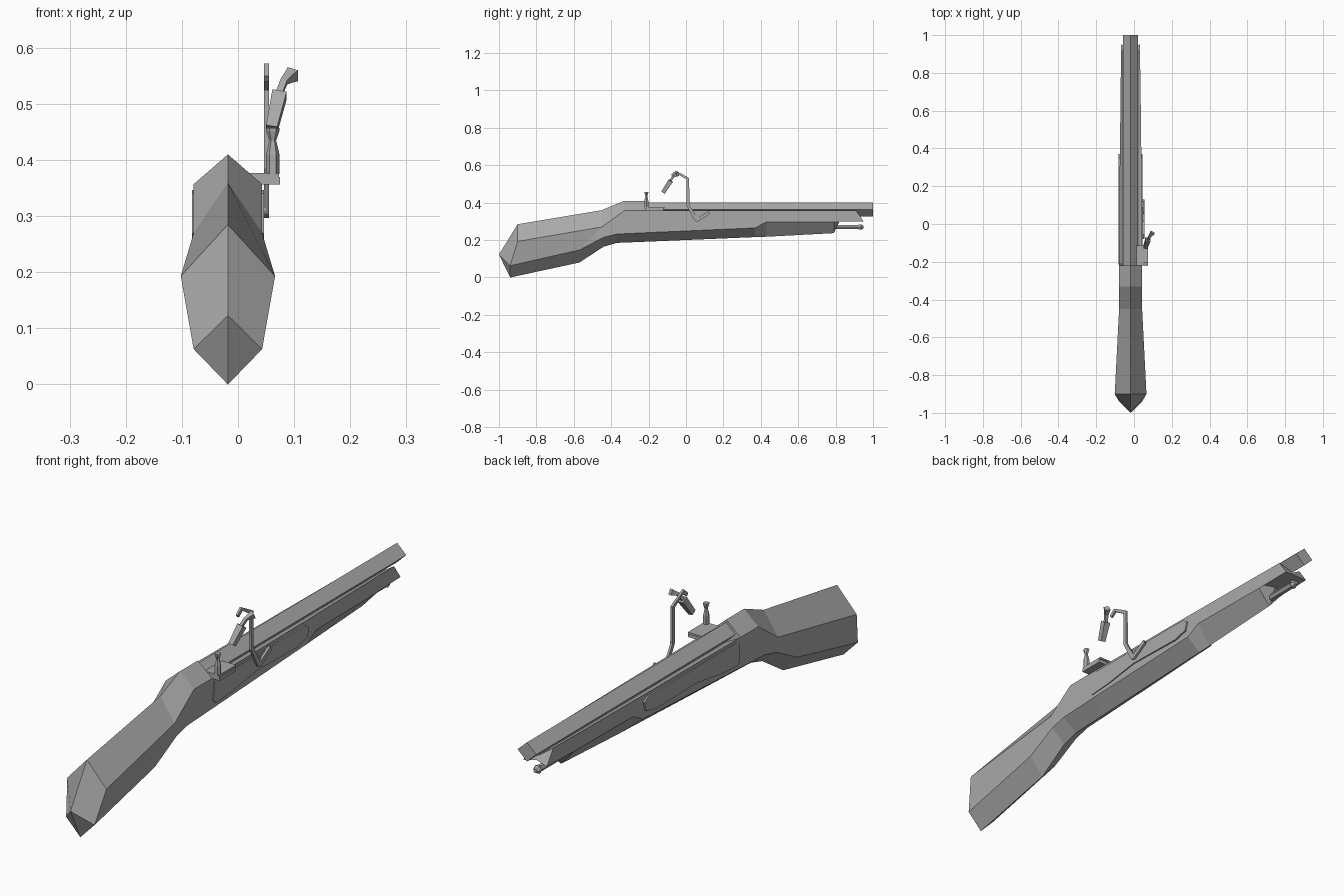
import bpy, bmesh
from mathutils import Vector

cube = bpy.data.objects.get("Cube")
if cube:
    bpy.data.objects.remove(cube, do_unlink=True)

grey = bpy.data.materials.new("plain grey")
grey.use_nodes = True
grey.diffuse_color = (0.4, 0.4, 0.4, 1)
grey.node_tree.nodes["Principled BSDF"].inputs["Base Color"].default_value = (0.4, 0.4, 0.4, 1)

CX = -0.018  # centre line of stock and barrel


def finish(name, bm):
    bmesh.ops.recalc_face_normals(bm, faces=bm.faces)
    mesh = bpy.data.meshes.new(name)
    bm.to_mesh(mesh)
    bm.free()
    mesh.materials.append(grey)
    obj = bpy.data.objects.new(name, mesh)
    bpy.context.collection.objects.link(obj)
    return obj


def loft(name, rings, tip=None):
    """Skin equal-sized rings; cap both ends, the first with an optional tip."""
    bm = bmesh.new()
    loops = [[bm.verts.new(p) for p in ring] for ring in rings]
    n = len(loops[0])
    for a, b in zip(loops, loops[1:]):
        for i in range(n):
            j = (i + 1) % n
            bm.faces.new((a[i], a[j], b[j], b[i]))
    if tip:
        t = bm.verts.new(tip)
        top, ml, ll, bot, lr, mr = loops[0]
        for f in ((t, top, ml, ll), (t, top, mr, lr), (t, ll, bot), (t, lr, bot)):
            bm.faces.new(f)
    else:
        bm.faces.new(loops[0])
    bm.faces.new(loops[-1])
    return finish(name, bm)


def prism(name, outline, x0, x1):
    """Side outline (y, z) extruded between two x positions."""
    return loft(name, [[(x, y, z) for y, z in outline] for x in (x0, x1)])


def box_path(name, stations, up=Vector((1, 0, 0))):
    """Rectangular bar through (point, half width, half depth) stations."""
    rings = []
    for i, (p, w, d) in enumerate(stations):
        a = Vector(stations[max(i - 1, 0)][0])
        b = Vector(stations[min(i + 1, len(stations) - 1)][0])
        side = (b - a).cross(up).normalized()
        out = side.cross(b - a).normalized()
        p = Vector(p)
        rings.append([p + out * w * s + side * d * t
                      for s, t in ((1, 1), (-1, 1), (-1, -1), (1, -1))])
    return loft(name, rings)


def hexagon(top, mid, low, bot):
    """Six-sided stock section: top, side and bottom corners, mirrored."""
    (yt, zt), (ym, zm, wm), (yl, zl, wl), (yb, zb) = top, mid, low, bot
    return [(CX, yt, zt), (CX - wm, ym, zm), (CX - wl, yl, zl),
            (CX, yb, zb), (CX + wl, yl, zl), (CX + wm, ym, zm)]


# Stock: butt, wrist, breech, then the grooved fore-end
loft("stock", [
    hexagon((-.9, .285), (-.9, .193, .084), (-.94, .063, .061), (-.94, 0)),
    hexagon((-.45, .36), (-.45, .27, .061), (-.57, .147, .061), (-.57, .08)),
    hexagon((-.33, .41), (-.33, .357, .061), (-.44, .215, .061), (-.44, .165)),
    hexagon((-.22, .41), (-.22, .357, .061), (-.37, .232, .061), (-.37, .185)),
    hexagon((-.219, .323), (-.21, .357, .061), (-.2, .24, .061), (-.2, .192)),
    hexagon((.37, .323), (.37, .357, .057), (.37, .265, .057), (.37, .216)),
    hexagon((.43, .323), (.43, .357, .056), (.43, .297, .056), (.43, .218)),
    hexagon((.79, .323), (.79, .357, .052), (.79, .297, .052), (.79, .237)),
    hexagon((.82, .323), (.82, .357, .051), (.82, .298, .051), (.82, .308)),
    hexagon((.93, .323), (.91, .357, .05), (.95, .3, .05), (.94, .308)),
], tip=(CX, -1, .123))

# Four-sided barrel
loft("barrel", [[(CX, y, .40), (CX + .04, y, .363), (CX, y, .325), (CX - .04, y, .363)]
                for y in (-.22, 1)])

# Ramrod below the muzzle
loft("ramrod", [[(CX + r * c, y, .27 + r * s) for c, s in
                 ((1, 0), (.5, .87), (-.5, .87), (-1, 0), (-.5, -.87), (.5, -.87))]
                for y, r in ((.7, .013), (.92, .013), (.935, .017), (.95, .008))])

# Raised panels on both cheeks
panel = [(-.21, .34), (-.215, .27), (-.2, .255), (-.1, .262), (.05, .285),
         (.3, .28), (.36, .295), (.37, .33), (.35, .345), (-.19, .347)]
for name, side in (("left_panel", 1), ("right_panel", -1)):
    prism(name, panel, CX + side * .05, CX + side * .064)

# Priming pan, its lid and post
prism("pan", [(-.22, .356), (-.22, .37), (-.12, .37), (-.12, .356)], .015, .075)
prism("pan_lid", [(-.22, .37), (-.22, .377), (-.115, .377), (-.115, .37)], .012, .073)
loft("pan_post", [[(.062 + r * a, -.212 + r * b, z) for a, b in
                   ((1, 0), (.5, .87), (-.5, .87), (-1, 0), (-.5, -.87), (.5, -.87))]
                  for z, r in ((.375, .012), (.41, .012), (.435, .006), (.452, .012), (.457, .012))])

# Lock arm: lever, upright and bent head as one flat plate
prism("lock_arm", [(.13, .34), (.06, .297), (.045, .305), (.003, .385), (.002, .525),
                   (-.05, .557), (-.072, .54), (-.08, .55), (-.055, .572), (.017, .532),
                   (.018, .388), (.06, .318), (.12, .355)], .046, .055)
prism("lock_pivot", [(.04, .31), (.04, .335), (.07, .335), (.07, .31)], .03, .05)

# Match clamp: jaw, thin neck and flared end
box_path("match_jaw", [((.060, -.122, .455), .010, .011), ((.074, -.082, .517), .013, .013)])
box_path("match_neck", [((.072, -.084, .515), .006, .006), ((.082, -.068, .54), .006, .006),
                        ((.09, -.056, .547), .008, .008), ((.098, -.045, .553), .011, .011)])
